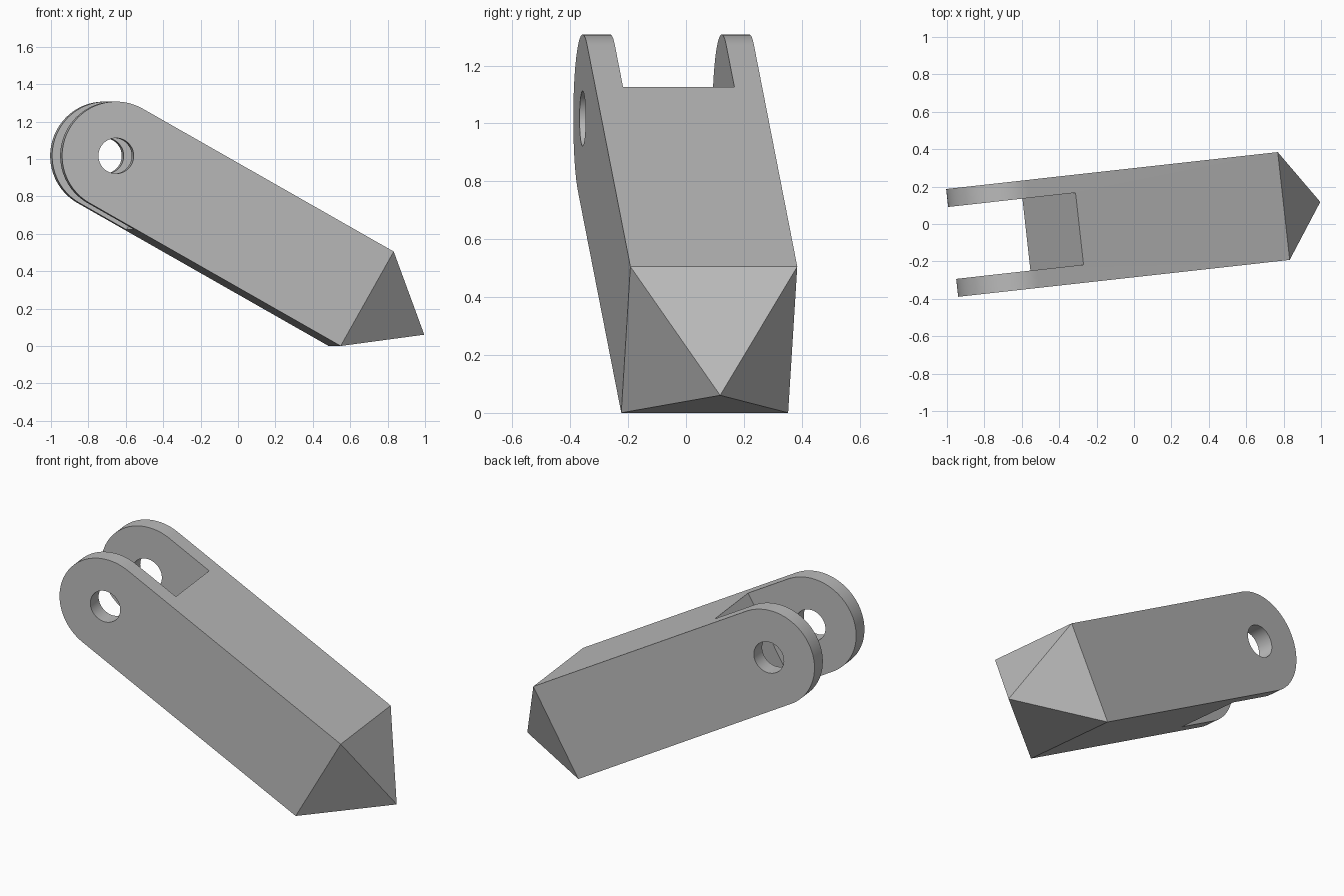
import bpy, bmesh
from math import sin, cos, pi, radians

cube = bpy.data.objects.get("Cube")
if cube:
    bpy.data.objects.remove(cube)

# Dimensions, measured from the pin hole along the bar
R = 0.29            # half of the square section
LENGTH = 1.552      # pin hole to the base of the point
TIP = 0.39          # length of the point
HOLE = 0.095
SLOT = 0.387        # gap between the fork cheeks
PLACE = (-0.684, -0.069, 1.017)
TURN = (0, radians(29.5), radians(6.35))

grey = bpy.data.materials.new("grey")
grey.use_nodes = True
colour = (0.5, 0.5, 0.5, 1)
grey.diffuse_color = colour
grey.node_tree.nodes["Principled BSDF"].inputs["Base Color"].default_value = colour


def place(obj):
    obj.location = PLACE
    obj.rotation_euler = TURN
    return obj


def prism(name, outline, width):
    """Extrude an x-z outline across the width, centred on y = 0."""
    bm = bmesh.new()
    face = bm.faces.new([bm.verts.new((x, -width / 2, z)) for x, z in outline])
    out = bmesh.ops.extrude_face_region(bm, geom=[face])["geom"]
    moved = [v for v in out if isinstance(v, bmesh.types.BMVert)]
    bmesh.ops.translate(bm, verts=moved, vec=(0, width, 0))
    bmesh.ops.recalc_face_normals(bm, faces=bm.faces)
    mesh = bpy.data.meshes.new(name)
    bm.to_mesh(mesh)
    bm.free()
    mesh.materials.append(grey)
    obj = bpy.data.objects.new(name, mesh)
    bpy.context.collection.objects.link(obj)
    return place(obj)


def arc(radius, start, end, steps):
    return [(radius * cos(start + (end - start) * i / steps),
             radius * sin(start + (end - start) * i / steps)) for i in range(steps + 1)]


# Square bar with a rounded end
bar = prism("forked_bar", arc(R, pi / 2, 3 * pi / 2, 48) + [(LENGTH, -R), (LENGTH, R)], 2 * R)

# Pyramid point on the far end
bm = bmesh.new()
bm.from_mesh(bar.data)
end = max(bm.faces, key=lambda f: f.calc_center_median().x)
apex = bmesh.ops.poke(bm, faces=[end])["verts"][0]
apex.co.x += TIP
bm.to_mesh(bar.data)
bm.free()

# Fork slot and pin hole
slot = prism("slot_cutter", [(-1, -1), (R, -1), (R, 1), (-1, 1)], SLOT)
hole = prism("hole_cutter", arc(HOLE, 0, 2 * pi, 48)[:-1], 1)
bpy.context.view_layer.update()
bpy.ops.object.select_all(action='DESELECT')
bpy.context.view_layer.objects.active = bar
bar.select_set(True)
for cutter in (slot, hole):
    cutter.hide_render = True
    mod = bar.modifiers.new("cut", 'BOOLEAN')
    mod.operation = 'DIFFERENCE'
    mod.solver = 'EXACT'
    mod.object = cutter
    bpy.ops.object.modifier_apply(modifier=mod.name)
    bpy.data.objects.remove(cutter)

bpy.ops.object.shade_smooth_by_angle(angle=radians(30))
